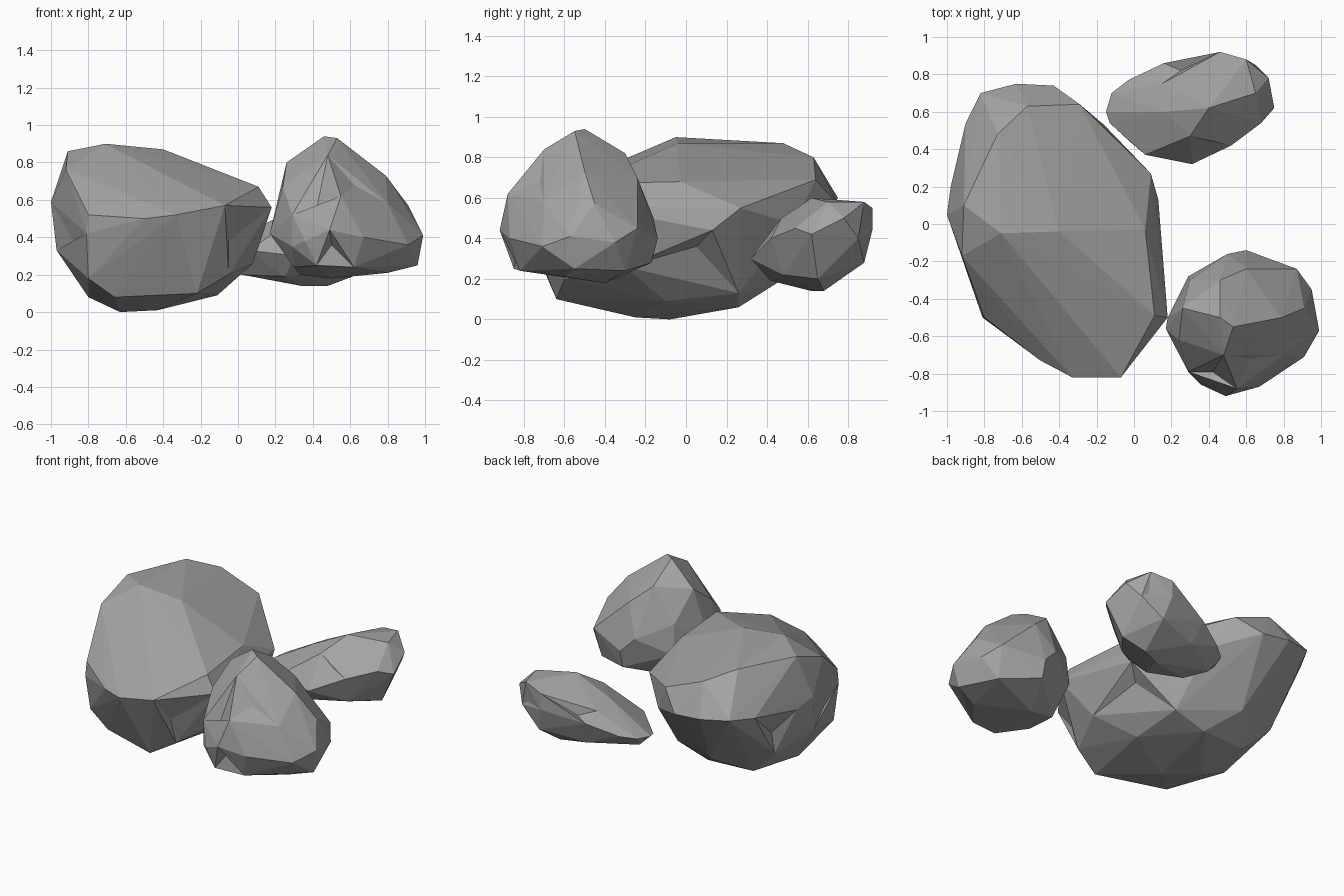
import bpy, bmesh
from mathutils import Vector
from mathutils.bvhtree import BVHTree

grey = bpy.data.materials.new("stone_grey")
grey.diffuse_color = (.37, .37, .37, 1)


def rock(name, rings, dents):
    """Hull of a few height bands of corners, with selected faces pushed in."""
    bm = bmesh.new()
    for band in rings:
        for p in band:
            bm.verts.new(p)
    bmesh.ops.convex_hull(bm, input=bm.verts[:])
    loose = [v for v in bm.verts if not v.link_faces]
    bmesh.ops.delete(bm, geom=loose, context='VERTS')
    for d in map(Vector, dents):
        bm.faces.ensure_lookup_table()
        index = BVHTree.FromBMesh(bm).find_nearest(d)[2]
        centre = bmesh.ops.poke(bm, faces=[bm.faces[index]])['verts'][0]
        centre.co = d
    bmesh.ops.recalc_face_normals(bm, faces=bm.faces[:])
    mesh = bpy.data.meshes.new(name)
    bm.to_mesh(mesh)
    bm.free()
    mesh.materials.append(grey)
    obj = bpy.data.objects.new(name, mesh)
    bpy.context.collection.objects.link(obj)
    return obj


# Large boulder: flat sloping top, wide waist, rounded belly
rock("large_rock", [
    [(-.71, -.05, .9), (-.91, .1, .86), (-.73, .48, .87), (-.57, .63, .8),
     (-.29, .64, .69), (-.4, -.04, .87), (.06, -.03, .68), (.11, -.49, .67),
     (-.92, -.17, .76)],
    [(-1, .05, .59), (-.98, .2, .55), (-.9, .54, .6), (-.82, .7, .62),
     (-.63, .75, .6), (-.43, .74, .58), (-.16, .53, .47), (.09, .27, .55),
     (.13, .13, .44), (.18, -.5, .56), (-.07, -.82, .57), (-.33, -.82, .52),
     (-.5, -.73, .5), (-.8, -.5, .52), (-.81, -.5, .42)],
    [(-.97, 0, .33), (-.8, -.08, .08), (-.8, -.46, .18), (-.66, -.47, .08),
     (-.22, -.64, .1), (-.05, -.6, .2), (.08, -.3, .26), (-.11, -.1, .09),
     (-.43, -.25, .01), (-.63, -.08, 0), (-.35, .26, .06), (-.68, .24, .065),
     (-.87, .28, .25), (-.5, .45, .18), (-.12, .26, .13)],
], [(-.05, -.66, .38), (.03, .05, .36), (-.88, -.24, .38), (-.86, .3, .4)])

# Pointed rock at the front right
rock("pointed_rock", [
    [(.46, -.5, .94), (.53, -.55, .93), (.26, -.45, .8), (.46, -.3, .82),
     (.48, -.7, .84), (.79, -.5, .73), (.6, -.24, .7)],
    [(.24, -.62, .67), (.3, -.3, .6), (.55, -.88, .62), (.29, -.79, .52),
     (.91, -.45, .57), (.87, -.24, .45), (.8, -.7, .58), (.5, -.16, .5)],
    [(.17, -.56, .42), (.18, -.5, .45), (.29, -.28, .4), (.6, -.14, .4),
     (.95, -.35, .38), (.99, -.57, .41), (.91, -.71, .36), (.67, -.87, .4),
     (.49, -.92, .44), (.36, -.86, .38), (.29, -.79, .35)],
    [(.96, -.55, .25), (.6, -.17, .28), (.85, -.3, .24), (.33, -.4, .2),
     (.5, -.4, .18), (.8, -.6, .21), (.62, -.82, .24), (.42, -.85, .25),
     (.3, -.65, .24)],
], [(.5, -.83, .36), (.42, -.79, .55), (.62, -.72, .68)])

# Low elongated rock at the back right, tapering toward the large one
rock("long_rock", [
    [(.4, .62, .6), (.55, .78, .58), (.6, .88, .58), (.3, .47, .5),
     (.16, .6, .48), (.65, .7, .58), (.15, .75, .45), (.4, .82, .55)],
    [(-.13, .54, .29), (-.15, .6, .3), (-.12, .7, .31), (-.03, .77, .33),
     (.16, .86, .4), (.46, .92, .55), (.46, .92, .44), (.65, .85, .4),
     (.72, .78, .5), (.75, .62, .42), (.68, .54, .45), (.52, .42, .4),
     (.31, .32, .3), (.06, .37, .33), (-.01, .43, .3)],
    [(.02, .5, .2), (.34, .62, .14), (.48, .68, .14), (.64, .65, .2),
     (.5, .88, .28), (.2, .8, .24), (.25, .42, .19), (.5, .48, .22),
     (-.08, .62, .23)],
], [(.42, .44, .43), (.25, .82, .42), (.6, .86, .44)])
